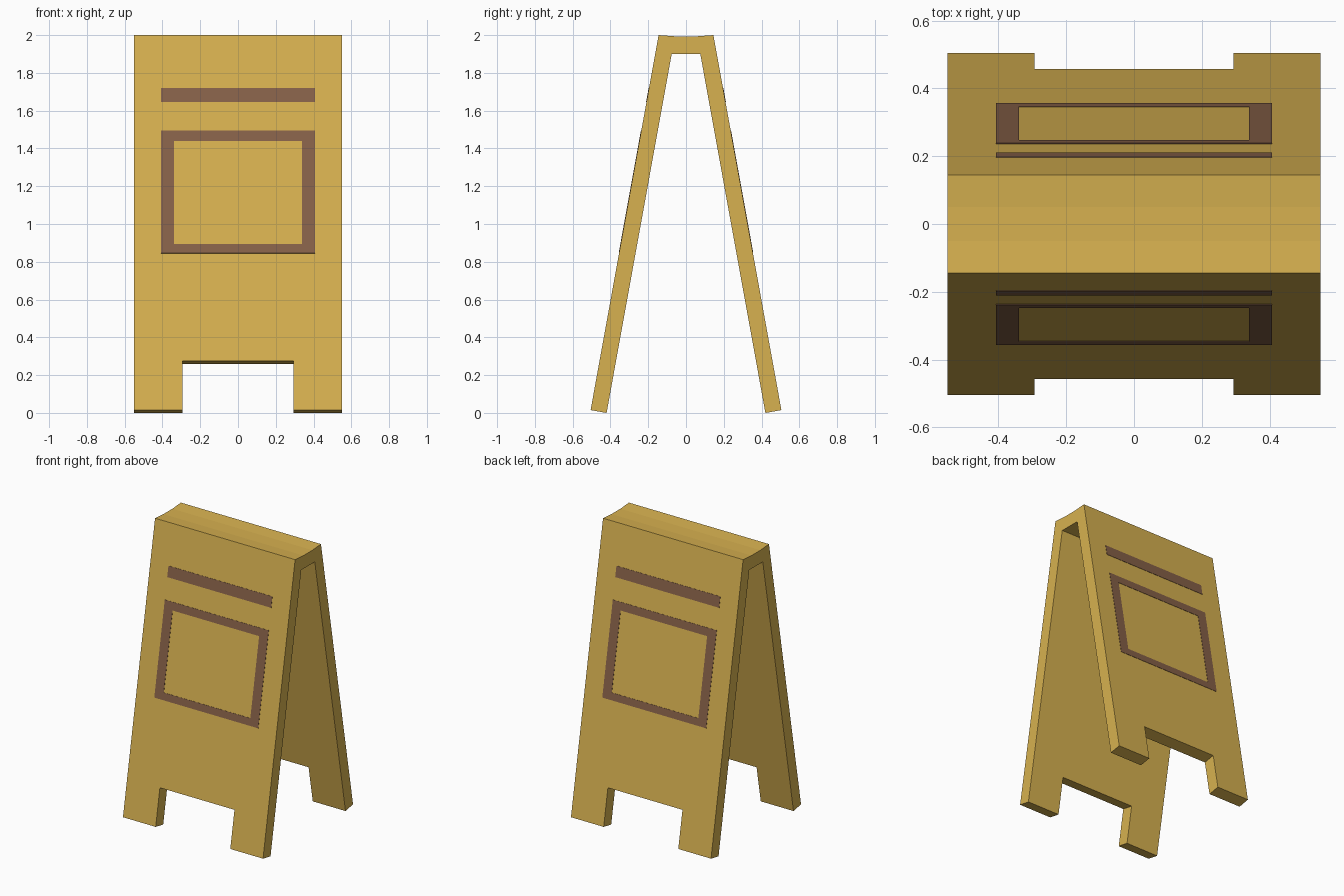
import bpy, bmesh, math
from mathutils import Vector

if "Cube" in bpy.data.objects:
    bpy.data.objects.remove(bpy.data.objects["Cube"])

FOOT = Vector((-0.505, 0.015))            # outer foot corner of the front panel (y, z)
TOP = Vector((-0.145, 2.0))               # outer top corner
UP = (TOP - FOOT).normalized()            # direction up the panel
IN = Vector((UP.y, -UP.x))                # direction through the panel, inwards
THICK = 0.086


def on_panel(z):
    return FOOT + UP * ((z - FOOT.y) / UP.y)


def material(name, color):
    m = bpy.data.materials.new(name)
    m.diffuse_color = (*color, 1)
    m.use_nodes = True
    m.node_tree.nodes["Principled BSDF"].inputs["Base Color"].default_value = m.diffuse_color
    return m


def make_object(name, bm, mat=None):
    me = bpy.data.meshes.new(name)
    bm.to_mesh(me)
    bm.free()
    ob = bpy.data.objects.new(name, me)
    bpy.context.collection.objects.link(ob)
    if mat:
        me.materials.append(mat)
    return ob


def prism(name, profile, half_width, mat=None):
    """Extrude a closed (y, z) profile along x."""
    bm = bmesh.new()
    face = bm.faces.new([bm.verts.new((-half_width, y, z)) for y, z in profile])
    new = bmesh.ops.extrude_face_region(bm, geom=[face])["geom"]
    verts = [v for v in new if isinstance(v, bmesh.types.BMVert)]
    bmesh.ops.translate(bm, verts=verts, vec=(2 * half_width, 0, 0))
    bmesh.ops.recalc_face_normals(bm, faces=bm.faces)
    return make_object(name, bm, mat)


def marking(name, rects, mat, turn):
    """Thin painted plate: one rectangle, or the ring between two, as (half x, z0, z1)."""
    bm = bmesh.new()
    loops = []
    for hx, z0, z1 in rects:
        corners = [(-hx, z0), (hx, z0), (hx, z1), (-hx, z1)]
        loops.append([bm.verts.new((x, *on_panel(z))) for x, z in corners])
    if len(loops) == 1:
        bm.faces.new(loops[0])
    else:
        o, i = loops
        for k in range(4):
            n = (k + 1) % 4
            bm.faces.new((o[k], o[n], i[n], i[k]))
    ob = make_object(name, bm, mat)
    ob.rotation_euler.z = turn
    mod = ob.modifiers.new("thickness", "SOLIDIFY")
    mod.thickness, mod.offset = 0.004, 0
    return ob


wood = material("wood", (0.68, 0.44, 0.08))
paint = material("brown_paint", (0.24, 0.12, 0.065))

# A-shaped board: two leaning panels joined by a slightly dished top
foot_in = FOOT + IN * THICK
crotch = foot_in + UP * ((1.90 - foot_in.y) / UP.y)
half = [crotch, foot_in, FOOT, TOP, Vector((-0.05, 1.993))]
board = prism("sign_board", half + [(-p.x, p.y) for p in reversed(half)], 0.55, wood)

# Leg notches cut square through each panel
p = on_panel(0.275)
a, b = p - IN * 0.1, p + IN * 0.15
for turn in (0, math.pi):
    cutter = prism("notch_cutter", [a, b, b - UP * 0.4, a - UP * 0.4], 0.293)
    cutter.rotation_euler.z = turn
    cutter.hide_render = True
    mod = board.modifiers.new("notch", "BOOLEAN")
    mod.operation, mod.object = "DIFFERENCE", cutter
    bpy.context.view_layer.objects.active = board
    bpy.context.view_layer.update()
    bpy.ops.object.modifier_apply(modifier=mod.name)
    bpy.data.objects.remove(cutter)

# Painted heading bar and frame on both faces
for side, turn in (("front", 0), ("back", math.pi)):
    marking(side + "_heading_bar", [(0.408, 1.645, 1.72)], paint, turn)
    marking(side + "_frame", [(0.408, 0.845, 1.495), (0.34, 0.895, 1.44)], paint, turn)
